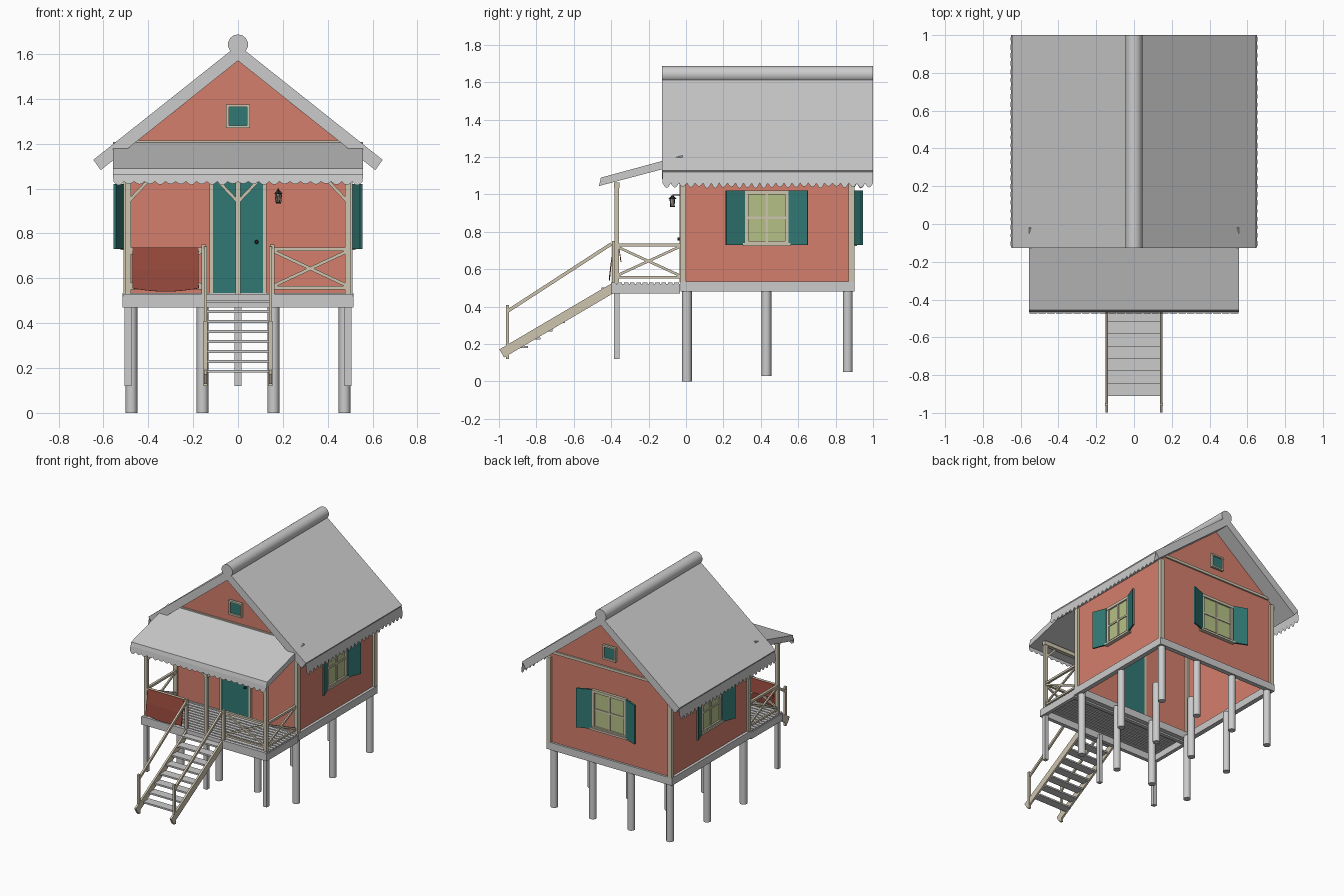
import bpy, bmesh, math, random
from mathutils import Matrix, Vector

random.seed(4)
cube = bpy.data.objects.get("Cube")
if cube:
    bpy.data.objects.remove(cube)


def material(name, *rgb):
    m = bpy.data.materials.new(name)
    m.use_nodes = True
    m.diffuse_color = (*rgb, 1)
    m.node_tree.nodes["Principled BSDF"].inputs["Base Color"].default_value = (*rgb, 1)
    return m


RED = material("red_boards", .66, .21, .15)
TRIM = material("beige_trim", .62, .56, .43)
TEAL = material("teal_paint", .03, .19, .175)
GLASS = material("green_glass", .46, .53, .24)
CLOTH = material("dark_red_cloth", .3, .065, .045)
BLACK = material("black_iron", .02, .02, .02)
FRONT = Matrix.Identity(4)


def mesh(name, verts, faces, mat=None):
    me = bpy.data.meshes.new(name)
    me.from_pydata(verts, [], faces)
    bm = bmesh.new()
    bm.from_mesh(me)
    bmesh.ops.recalc_face_normals(bm, faces=bm.faces)
    bm.to_mesh(me)
    bm.free()
    ob = bpy.data.objects.new(name, me)
    bpy.context.collection.objects.link(ob)
    if mat:
        me.materials.append(mat)
    return ob


def box(name, x, y, z, mat=None, place=FRONT):
    verts = [place @ Vector((i, j, k)) for i in x for j in y for k in z]
    faces = [(0, 1, 3, 2), (4, 6, 7, 5), (0, 4, 5, 1), (2, 3, 7, 6), (0, 2, 6, 4), (1, 5, 7, 3)]
    return mesh(name, verts, faces, mat)


def beam(name, a, b, w, h, mat=None):
    a, b = Vector(a), Vector(b)
    place = Matrix.Translation(a) @ (b - a).to_track_quat('Y', 'Z').to_matrix().to_4x4()
    return box(name, (-w / 2, w / 2), (0, (b - a).length), (-h / 2, h / 2), mat, place)


def post(name, x, y, z, w, mat=None):
    return box(name, (x - w / 2, x + w / 2), (y - w / 2, y + w / 2), z, mat)


def extrude(name, profile, axis, span, mat=None):
    """Close a 2D profile into a solid running along axis 0 (x) or 1 (y)."""
    n = len(profile)
    verts = [(s, p, q) if axis == 0 else (p, s, q) for s in span for p, q in profile]
    faces = [tuple(range(n)), tuple(range(n, 2 * n))]
    faces += [(i, (i + 1) % n, (i + 1) % n + n, i + n) for i in range(n)]
    return mesh(name, verts, faces, mat)


def cone(name, centre, r1, r2, depth, sides, mat=None, rot=(0, 0, 0)):
    bpy.ops.mesh.primitive_cone_add(vertices=sides, radius1=r1, radius2=r2, depth=depth,
                                    location=centre, rotation=rot)
    ob = bpy.context.object
    ob.name = name
    if mat:
        ob.data.materials.append(mat)
    bpy.ops.object.shade_smooth_by_angle(angle=math.radians(40))
    return ob


def lace(name, a, b, drop, scallops):
    """Thin hanging strip with a scalloped lower edge."""
    a, b, drop = Vector(a), Vector(b), Vector(drop)
    verts, steps = [], 6
    for i in range(scallops * steps + 1):
        if i % steps == 0:
            size = random.uniform(.2, .35)
        p = a.lerp(b, i / (scallops * steps))
        verts += [p, p + drop * (.7 + size * math.sin(math.pi * (i % steps) / steps))]
    faces = [(k, k + 1, k + 3, k + 2) for k in range(0, len(verts) - 2, 2)]
    return mesh(name, verts, faces)


# House shell, open underneath
outline = [(-.495, .5), (-.495, 1.175), (0, 1.57), (.495, 1.175), (.495, .5)]
shell = [(x, y, z) for y in (-.02, .885) for x, z in outline]
mesh("house_walls", shell, [(0, 1, 2, 3, 4), (5, 6, 7, 8, 9), (0, 1, 6, 5), (3, 4, 9, 8)], RED)

# Base frame and stilts
for y, name in ((-.03, "front"), (.865, "back")):
    box(name + "_sill", (-.515, .515), (y, y + .035), (.48, .535))
for s, name in ((-1, "right"), (1, "left")):
    box(name + "_sill", sorted((s * .515, s * .48)), (.005, .865), (.48, .535))
for y, foot in ((.005, 0), (.43, .03), (.865, .05)):
    for x in (-.475, -.158, .158, .475):
        cone("house_stilt", (x, y, (foot + .5) / 2), .026, .026, .5 - foot, 12)

# Corner boards and gable bands
for x in (-.495, .495):
    for y in (-.015, .885):
        post("corner_board", x, y, (.53, 1.165), .032, TRIM)
for y in (-.028, .885):
    box("gable_band", (-.465, .465), (y, y + .012), (1.195, 1.215), TRIM)

# Main roof, ridge and eave lace
for s, name in ((-1, "right"), (1, "left")):
    slab = [(0, 1.57), (0, 1.64), (s * .645, 1.128), (s * .612, 1.082)]
    extrude(name + "_roof", slab, 1, (-.128, 1))
    lace(name + "_eave_lace", (s * .642, -.125, 1.12), (s * .642, 1, 1.12), (s * .012, 0, -.085), 26)
cone("ridge_roll", (0, .436, 1.642), .045, .045, 1.128, 14, rot=(math.pi / 2, 0, 0))

# Porch roof
extrude("porch_roof", [(-.455, 1.09), (-.02, 1.208), (-.012, 1.165), (-.466, 1.045)], 0, (-.557, .557))
lace("porch_lace", (-.555, -.468, 1.065), (.555, -.468, 1.065), (0, -.006, -.048), 24)
box("porch_beam", (-.505, .505), (-.385, -.355), (1.035, 1.065), TRIM)

# Deck
for y in (-.4, -.06):
    box("deck_joist", (-.515, .515), (y, y + .028), (.47, .522))
for x in (-.515, .487):
    box("deck_side", (x, x + .028), (-.372, -.06), (.47, .522))
BOARDS = 11
for i in range(BOARDS):
    y = -.4 + i * .37 / BOARDS
    box("deck_board", (-.51, .51), (y, y + .025), (.517, .53))

# Porch posts and braces
for x in (-.49, 0, .49):
    post("deck_stilt", x, -.37, (.12, .5), .03)
    post("porch_post", x, -.37, (.525, 1.06), .024, TRIM)
    for s in (-1, 1):
        if abs(x + s * .09) < .5:
            beam("post_brace", (x, -.37, .94), (x + s * .085, -.37, 1.03), .014, .014, TRIM)


def railing(a, b):
    a, b = Vector(a), Vector(b)
    up = lambda p, z: (p.x, p.y, z)
    beam("top_rail", up(a, .73), up(b, .73), .018, .016, TRIM)
    beam("bottom_rail", up(a, .558), up(b, .558), .014, .014, TRIM)
    beam("cross_rail", up(a, .565), up(b, .722), .011, .014, TRIM)
    beam("cross_rail", up(a, .722), up(b, .565), .011, .014, TRIM)


# Railings, stair sides and handrails
for s in (-1, 1):
    railing((s * .155, -.372, 0), (s * .49, -.372, 0))
    railing((s * .49, -.372, 0), (s * .49, -.03, 0))
    x = s * .145
    beam("stair_stringer", (x, -.385, .503), (x, -.985, .15), .014, .05, TRIM)
    beam("stair_handrail", (x, -.4, .735), (x, -.955, .375), .014, .018, TRIM)
    post("stair_foot_post", x, -.955, (.12, .41), .016, TRIM)
    post("stair_top_post", s * .153, -.385, (.47, .75), .02, TRIM)

# Stair treads
for i in range(8):
    y, z = -.91 + i * .0655, .185 + i * .0445
    box("stair_tread", (-.14, .14), (y, y + .066), (z - .006, z + .006))

# Blanket hung over the front rail
drape = [(-.412, .555), (-.402, .64), (-.383, .738), (-.36, .738), (-.345, .64)]
COLS = 8
verts = []
for i in range(COLS + 1):
    t = i / COLS
    for j, (y, z) in enumerate(drape):
        sag = .014 * math.sin(math.pi * t) if j == 0 else 0
        verts.append((-.47 + .295 * t, y, z - sag))
n = len(drape)
quads = [(i * n + j, i * n + j + 1, i * n + n + j + 1, i * n + n + j)
         for i in range(COLS) for j in range(n - 1)]
blanket = mesh("blanket", verts, quads, CLOTH)
blanket.modifiers.new("thickness", "SOLIDIFY").thickness = .005


def window(name, place, hw, z0, z1, pane, bar):
    """Framed pane facing local -y, standing on the wall plane y = 0."""
    box(name + "_pane", (-hw + bar / 2, hw - bar / 2), (-.008, -.002), (z0, z1), pane, place)
    for x in (-hw, hw - bar):
        box(name + "_jamb", (x, x + bar), (-.018, 0), (z0, z1), TRIM, place)
    for z in (z0, z1 - bar):
        box(name + "_rail", (-hw, hw), (-.02, 0), (z, z + bar), TRIM, place)


def shuttered(name, place, hw):
    window(name, place, hw, .73, 1.02, GLASS, .02)
    box(name + "_sill", (-hw - .01, hw + .01), (-.028, 0), (.725, .74), TRIM, place)
    box(name + "_mullion", (-.006, .006), (-.014, -.004), (.74, 1.01), TRIM, place)
    box(name + "_crossbar", (-hw, hw), (-.014, -.004), (.87, .882), TRIM, place)
    for s in (-1, 1):
        hinge = place @ Matrix.Translation((s * hw, -.016, 0)) @ Matrix.Rotation(-s * .37, 4, 'Z')
        box(name + "_shutter", sorted((0, s * .108)), (-.006, .006), (.73, 1.02), TEAL, hinge)


def wall_frame(x, y, degrees):
    return Matrix.Translation((x, y, 0)) @ Matrix.Rotation(math.radians(degrees), 4, 'Z')


shuttered("left_window", wall_frame(.495, .432, 90), .118)
shuttered("right_window", wall_frame(-.495, .432, -90), .118)
shuttered("back_window", wall_frame(0, .885, 180), .14)
window("front_gable_window", wall_frame(0, -.02, 0), .053, 1.27, 1.375, TEAL, .012)
window("back_gable_window", wall_frame(0, .885, 180), .053, 1.27, 1.375, TEAL, .012)

# Door
box("door", (-.112, .112), (-.03, -.018), (.535, 1.04), TEAL)
for x in (-.127, .112):
    box("door_jamb", (x, x + .015), (-.036, -.018), (.53, 1.055), TRIM)
box("door_head", (-.127, .127), (-.036, -.018), (1.04, 1.055), TRIM)
cone("door_knob", (.083, -.038, .762), .009, .007, .016, 10, BLACK, (math.pi / 2, 0, 0))

# Wall lantern
LX, LY = .18, -.073
cone("lantern_glass", (LX, LY, .958), .01, .014, .04, 6, TRIM)
cone("lantern_cap", (LX, LY, .985), .022, .005, .018, 6, BLACK)
cone("lantern_base", (LX, LY, .936), .013, .013, .006, 6, BLACK)
for i in range(6):
    a = i * math.pi / 3
    c, s = math.cos(a), math.sin(a)
    beam("lantern_bar", (LX + .011 * c, LY + .011 * s, .937),
         (LX + .015 * c, LY + .015 * s, .978), .003, .003, BLACK)
beam("lantern_arm", (LX, -.02, .998), (LX, LY, .996), .006, .006, BLACK)
